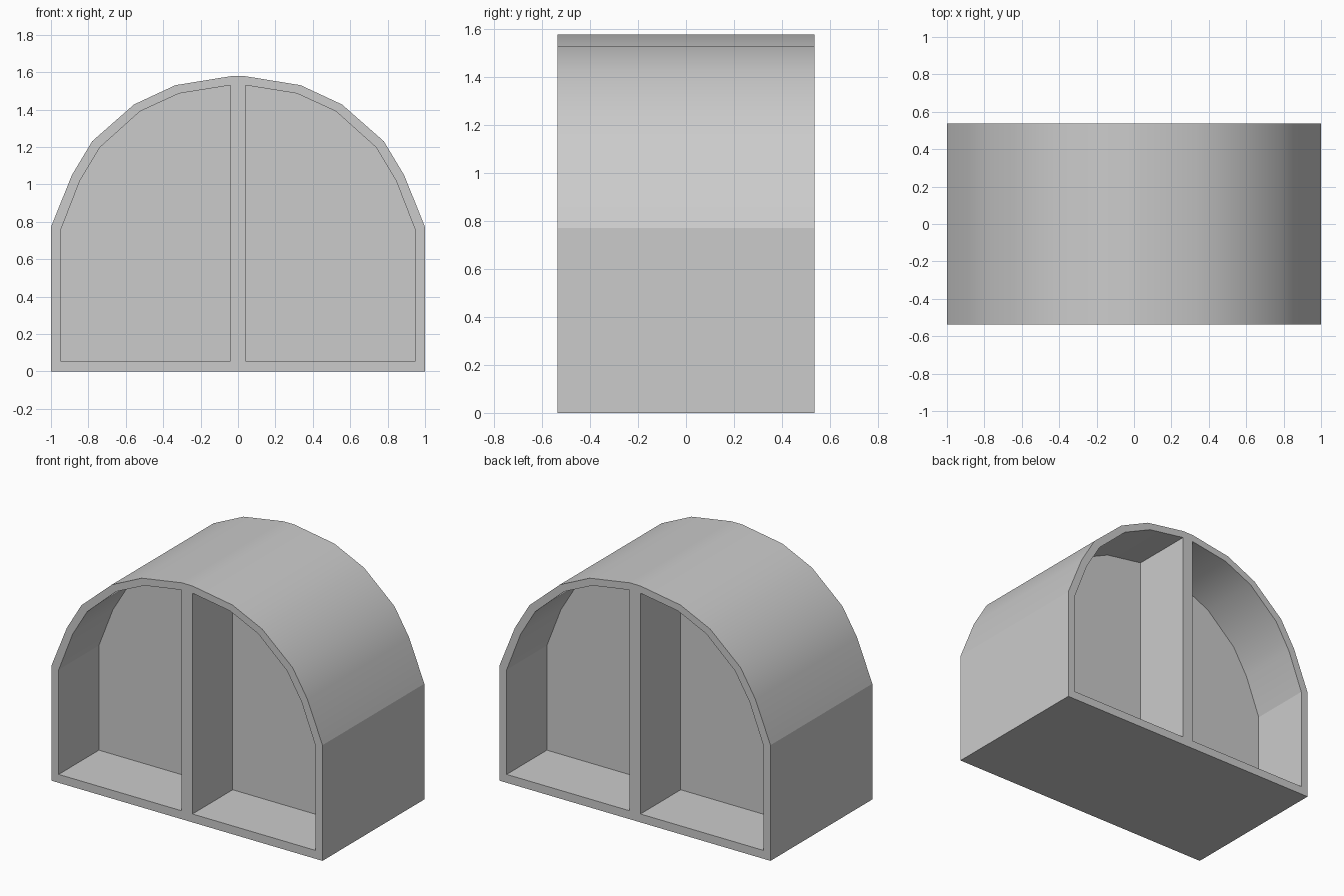
import bpy
import bmesh
import math

cube = bpy.data.objects.get("Cube")
if cube:
    bpy.data.objects.remove(cube, do_unlink=True)

HALF_DEPTH = 0.537
PANEL_Y = 0.113      # half thickness of the wall between front and back bays
DIVIDER = 0.04       # half width of the central post

# Matching right-half outlines: outer shell and bay opening (x, z)
outer = [(0, 0), (1, 0), (1, 0.772), (0.888, 1.05), (0.78, 1.23),
         (0.556, 1.427), (0.335, 1.53), (DIVIDER, 1.578)]
inner = [(DIVIDER, 0.056), (0.948, 0.056), (0.948, 0.755), (0.845, 1.02),
         (0.738, 1.198), (0.524, 1.39), (0.315, 1.486), (DIVIDER, 1.53)]


def ring(bm, points, y):
    return [bm.verts.new((x, y, z)) for x, z in points]


def walls(bm, a, b, closed=False):
    """Join two rows of vertices with quads."""
    for i in range(len(a) if closed else len(a) - 1):
        j = (i + 1) % len(a)
        bm.faces.new((a[i], a[j], b[j], b[i]))


bm = bmesh.new()
crown = [(0, outer[-1][1])]
shell_front = ring(bm, outer + crown, -HALF_DEPTH)
shell_middle = ring(bm, outer + crown, 0)
bay_front = ring(bm, inner, -HALF_DEPTH)
bay_back = ring(bm, inner, -PANEL_Y)

# Outer shell, front rim and half of the central post
walls(bm, shell_front, shell_middle)
walls(bm, shell_front[:-1], bay_front)
bm.faces.new((shell_front[-2], shell_front[-1], bay_front[-1]))
bm.faces.new((shell_front[0], bay_front[0], bay_front[-1], shell_front[-1]))

# Bay lining and the panel that closes it
walls(bm, bay_front, bay_back, closed=True)
bm.faces.new(bay_back)
bmesh.ops.recalc_face_normals(bm, faces=bm.faces)

mesh = bpy.data.meshes.new("arched_shelter")
bm.to_mesh(mesh)
bm.free()
shelter = bpy.data.objects.new("arched_shelter", mesh)
bpy.context.collection.objects.link(shelter)

# Plain grey material
grey = bpy.data.materials.new("light_grey")
grey.use_nodes = True
color = (0.6, 0.6, 0.6, 1)
grey.diffuse_color = color
grey.node_tree.nodes["Principled BSDF"].inputs["Base Color"].default_value = color
mesh.materials.append(grey)

# Smooth vault with crisp eaves and rims
bpy.ops.object.select_all(action="DESELECT")
shelter.select_set(True)
bpy.context.view_layer.objects.active = shelter
bpy.ops.object.shade_smooth_by_angle(angle=math.radians(20))

# Repeat the quarter to the other side and to the back
mirror = shelter.modifiers.new("both_sides", "MIRROR")
mirror.use_axis = (True, True, False)
mirror.use_clip = True
